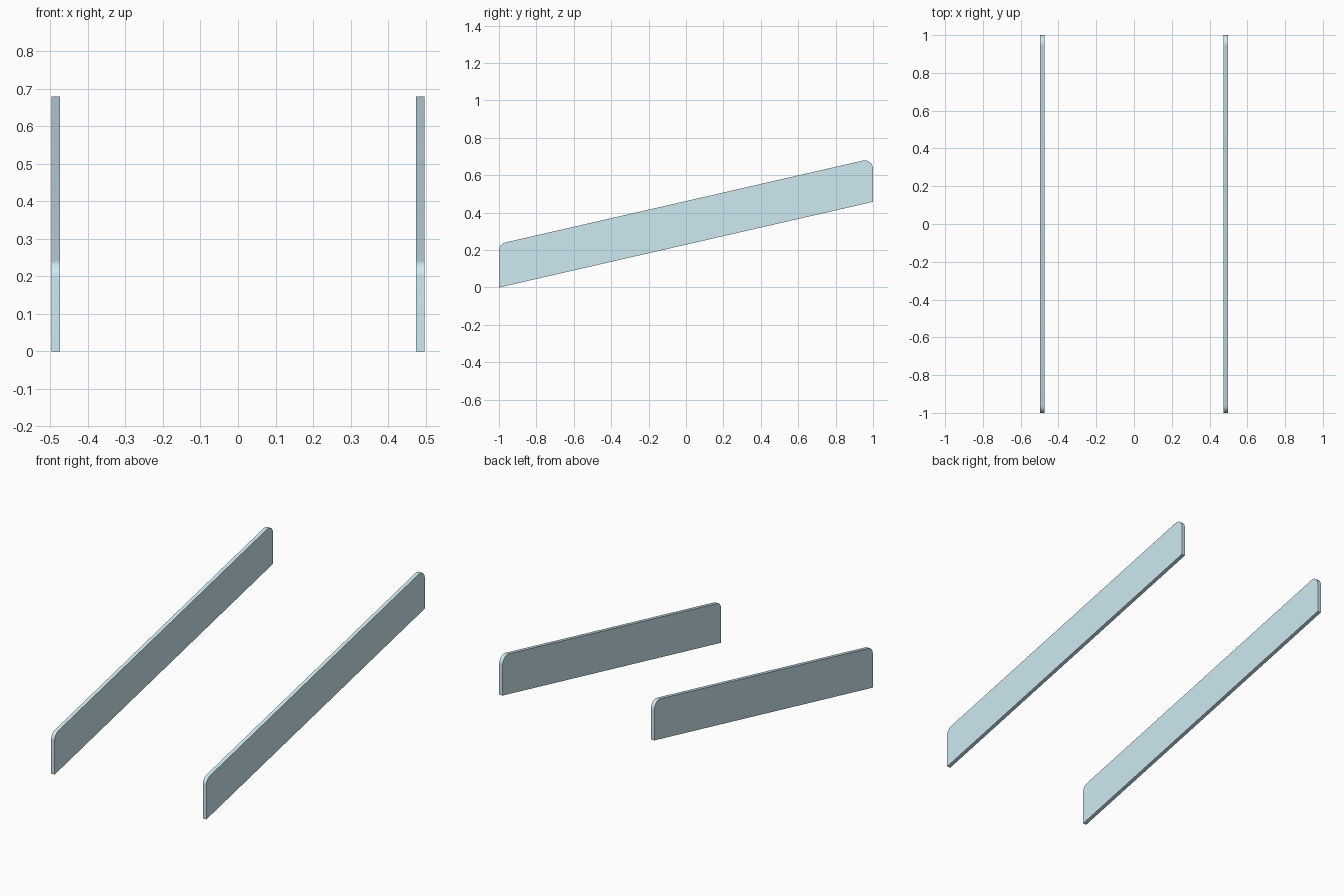
import bpy, bmesh, math
from mathutils import Vector

if "Cube" in bpy.data.objects:
    bpy.data.objects.remove(bpy.data.objects["Cube"])

SLOPE = 0.229      # rise per unit of y
HEIGHT = 0.233     # vertical depth of the board
INNER, OUTER = 0.475, 0.497
RADIUS = 0.045


def fillet(prev, corner, nxt, r, steps=10):
    """Points of a round between two edges meeting at a corner."""
    a, b = (prev - corner).normalized(), (nxt - corner).normalized()
    half = a.angle(b) / 2
    centre = corner + (a + b).normalized() * (r / math.sin(half))
    start = (corner + a * (r / math.tan(half)) - centre).normalized()
    end = (corner + b * (r / math.tan(half)) - centre).normalized()
    return [centre + start.slerp(end, i / steps) * r for i in range(steps + 1)]


# Side profile in the y-z plane: sloped board with two rounded top corners
low_front = Vector((0, -1, 0))
low_back = Vector((0, 1, 2 * SLOPE))
top_back = low_back + Vector((0, 0, HEIGHT))
top_front = low_front + Vector((0, 0, HEIGHT))
profile = [low_front, low_back]
profile += fillet(low_back, top_back, top_front, RADIUS)
profile += fillet(top_back, top_front, low_front, RADIUS)

mat = bpy.data.materials.new("pale_blue")
mat.diffuse_color = (0.62, 0.82, 0.89, 1)
mat.use_nodes = True
mat.node_tree.nodes["Principled BSDF"].inputs["Base Color"].default_value = mat.diffuse_color

# One sloped side board on each side
for name, x in (("left_side_board", -OUTER), ("right_side_board", INNER)):
    bm = bmesh.new()
    face = bm.faces.new([bm.verts.new(p + Vector((x, 0, 0))) for p in profile])
    ext = bmesh.ops.extrude_face_region(bm, geom=[face], use_keep_orig=True)
    moved = [g for g in ext["geom"] if isinstance(g, bmesh.types.BMVert)]
    bmesh.ops.translate(bm, verts=moved, vec=(OUTER - INNER, 0, 0))
    bmesh.ops.recalc_face_normals(bm, faces=bm.faces)
    mesh = bpy.data.meshes.new(name)
    bm.to_mesh(mesh)
    bm.free()
    mesh.materials.append(mat)
    mesh.shade_smooth()
    mesh.set_sharp_from_angle(angle=math.radians(30))
    bpy.context.collection.objects.link(bpy.data.objects.new(name, mesh))
